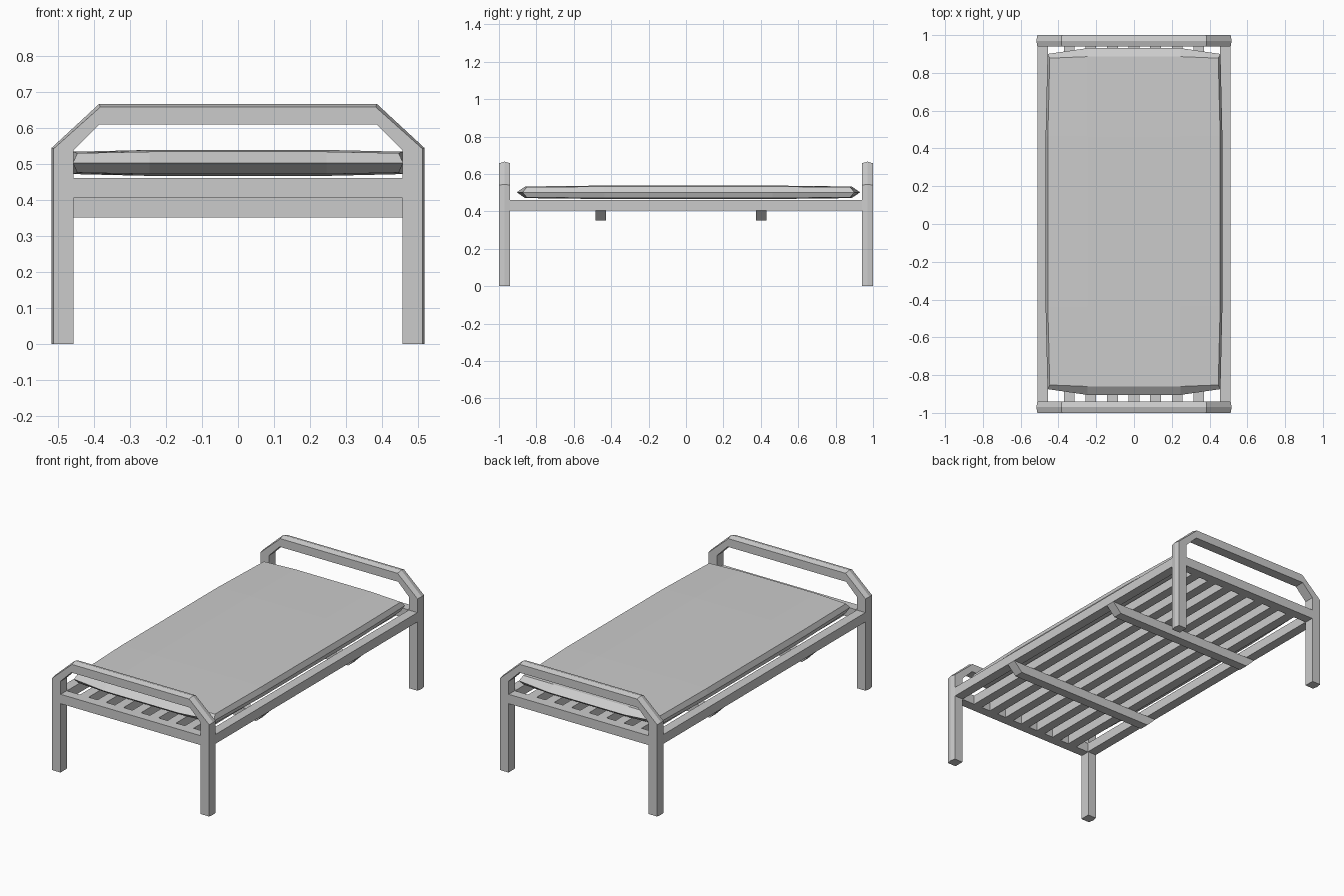
import bpy, bmesh

if "Cube" in bpy.data.objects:
    bpy.data.objects.remove(bpy.data.objects["Cube"])


def make(name, verts, faces):
    me = bpy.data.meshes.new(name)
    bm = bmesh.new()
    vs = [bm.verts.new(v) for v in verts]
    for f in faces:
        bm.faces.new([vs[i] for i in f])
    bmesh.ops.recalc_face_normals(bm, faces=bm.faces)
    bm.to_mesh(me)
    bm.free()
    ob = bpy.data.objects.new(name, me)
    bpy.context.collection.objects.link(ob)
    return ob


def loft(name, rings):
    """Join equal-length closed rings and cap both ends."""
    n = len(rings[0])
    verts = [p for r in rings for p in r]
    faces = [(k * n + i, k * n + (i + 1) % n, (k + 1) * n + (i + 1) % n, (k + 1) * n + i)
             for k in range(len(rings) - 1) for i in range(n)]
    faces += [tuple(range(n)), tuple(range(len(verts) - n, len(verts)))]
    return make(name, verts, faces)


def bar(name, x0, x1, y0, y1, z0, z1, end_cut=0.0):
    """Box; end_cut shortens the underside at both x ends."""
    c = end_cut
    return loft(name, [
        [(x0 + c, y0, z0), (x1 - c, y0, z0), (x1 - c, y1, z0), (x0 + c, y1, z0)],
        [(x0, y0, z1), (x1, y0, z1), (x1, y1, z1), (x0, y1, z1)]])


# End frames: legs and top rail in one sweep, with a ridged outer side
inner = [(0.457, 0), (0.457, 0.537), (0.386, 0.608)]
edge = [(0.512, 0), (0.512, 0.541), (0.382, 0.657)]
ridge = [(0.517, 0), (0.517, 0.544), (0.385, 0.666)]
for name, yc in (("foot_frame", -0.97), ("head_frame", 0.97)):
    rings = []
    for s, order in ((1, (0, 1, 2)), (-1, (2, 1, 0))):
        for k in order:
            (ix, iz), (ex, ez), (rx, rz) = inner[k], edge[k], ridge[k]
            rings.append([(s * ix, yc - 0.03, iz), (s * ex, yc - 0.03, ez), (s * rx, yc, rz),
                          (s * ex, yc + 0.03, ez), (s * ix, yc + 0.03, iz)])
    loft(name, rings)

# Base rails
for s, side in ((-1, "left"), (1, "right")):
    a, b = sorted((s * 0.455, s * 0.511))
    bar(side + "_rail", a, b, -0.942, 0.942, 0.405, 0.46)
for s, end in ((-1, "foot"), (1, "head")):
    a, b = sorted((s * 0.942, s * 0.998))
    bar(end + "_rail", -0.458, 0.458, a, b, 0.405, 0.46)

# Lengthwise slats
for i in range(7):
    x = (i - 3) * 0.114
    bar(f"slat_{i + 1}", x - 0.028, x + 0.028, -0.943, 0.943, 0.405, 0.46)

# Cross beams below the slats, with slanted ends
for i, y in enumerate((-0.455, 0.402)):
    bar(f"cross_beam_{i + 1}", -0.511, 0.511, y - 0.028, y + 0.028, 0.35, 0.405, 0.055)

# Mattress: bulging 4 x 4 grids on top and bottom, meeting at a middle seam
YC = 0.013


def grid_point(i, j, level):
    cx, cy = i in (0, 3), j in (0, 3)
    sx, sy = (-1 if i < 2 else 1), (-1 if j < 2 else 1)
    grow = 0 if level else 1
    x = (0.446 if cy else 0.456) + 0.012 * grow if cx else 0.245
    y = (0.865 if cx else 0.873) + (0.022 if cx else 0.045) * grow if cy else 0.45
    h = (0.027 if cx and cy else 0.031 if cx or cy else 0.036) * level
    return (sx * x, YC + sy * y, 0.502 + h)


rim = ([(i, 0) for i in range(3)] + [(3, j) for j in range(3)] +
       [(i, 3) for i in (3, 2, 1)] + [(0, j) for j in (3, 2, 1)])
verts, faces = [], []
for level in (1, -1):
    o = len(verts)
    verts += [grid_point(i, j, level) for j in range(4) for i in range(4)]
    faces += [(o + j * 4 + i, o + j * 4 + i + 1, o + j * 4 + i + 5, o + j * 4 + i + 4)
              for j in range(3) for i in range(3)]
seam = len(verts)
verts += [grid_point(i, j, 0) for i, j in rim]
for o in (0, 16):
    for k in range(12):
        (a, b), (c, d) = rim[k], rim[(k + 1) % 12]
        faces.append((o + b * 4 + a, o + d * 4 + c, seam + (k + 1) % 12, seam + k))
make("mattress", verts, faces)
